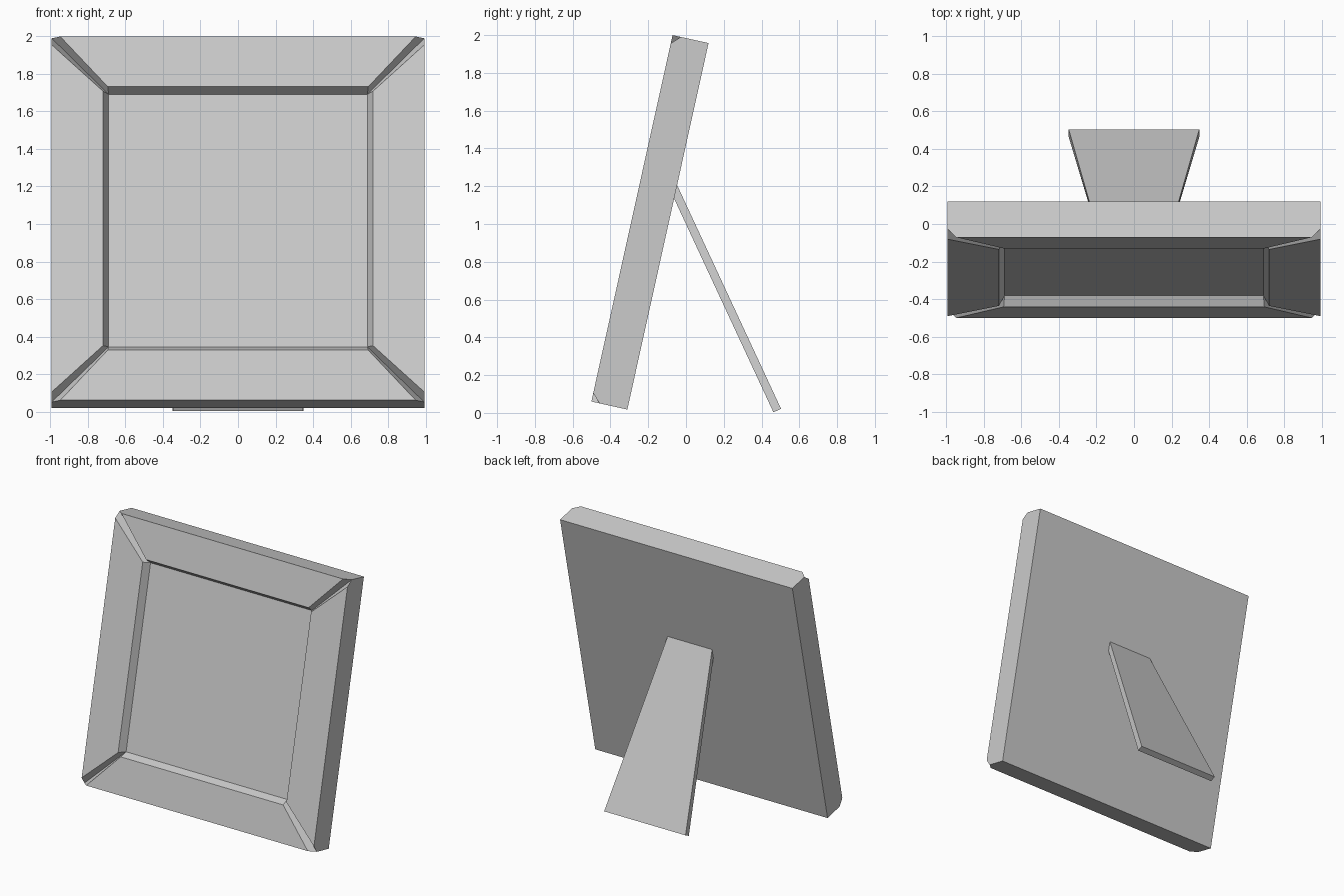
import bpy, bmesh
from math import radians
from mathutils import Matrix, Vector

if "Cube" in bpy.data.objects:
    bpy.data.objects.remove(bpy.data.objects["Cube"])


def finish(bm, name, matrix=Matrix()):
    bmesh.ops.remove_doubles(bm, verts=bm.verts, dist=1e-4)
    bmesh.ops.recalc_face_normals(bm, faces=bm.faces)
    bm.transform(matrix)
    mesh = bpy.data.meshes.new(name)
    bm.to_mesh(mesh)
    bm.free()
    obj = bpy.data.objects.new(name, mesh)
    bpy.context.collection.objects.link(obj)
    return obj


# Frame dimensions (local: x across, y depth, z up)
H = 0.9935           # half outer size
T = 0.195            # thickness
OUT = 0.948          # front edge end beside the corner groove
WIN, WEND = 0.72, 0.695   # opening edge, and where it meets the groove
PAN, REC = 0.69, 0.055    # recessed panel half size and depth
GRV = 0.045          # groove depth at the outer corner

# Frame: one mitred bar, repeated around the four sides
bm = bmesh.new()
for i in range(4):
    rot = Matrix.Rotation(radians(90 * i), 3, 'Y')

    def face(*pts):
        bm.faces.new([bm.verts.new(rot @ Vector(p)) for p in pts])

    # front of bar
    face((-OUT, 0, H), (OUT, 0, H), (WEND, 0, WIN), (-WEND, 0, WIN))
    # sloping wall down to the panel
    face((-WEND, 0, WIN), (WEND, 0, WIN), (PAN, REC, PAN), (-PAN, REC, PAN))
    # groove flanks on the mitres
    for s in (-1, 1):
        face((s * OUT, 0, H), (s * H, GRV, H), (s * PAN, REC, PAN), (s * WEND, 0, WIN))
    # outer side
    face((-OUT, 0, H), (OUT, 0, H), (H, GRV, H), (H, T, H), (-H, T, H), (-H, GRV, H))

# Recessed panel and flat back
for y, r in ((REC, PAN), (T, H)):
    bm.faces.new([bm.verts.new((x * r, y, z * r))
                  for x, z in ((-1, -1), (1, -1), (1, 1), (-1, 1))])
tilt = Matrix.Translation((0, -0.286, 1.03)) @ Matrix.Rotation(radians(-12.5), 4, 'X')
finish(bm, "picture_frame", tilt)

# Leg: tapered board leaning against the back; (y, z, half width)
profile = [(-0.048, 1.208, 0.19), (0.503, 0.022, 0.348),
           (0.463, 0.003, 0.348), (-0.064, 1.137, 0.19)]
bm = bmesh.new()
sides = [[bm.verts.new((s * w, y, z)) for y, z, w in profile] for s in (-1, 1)]
for ring in sides:
    bm.faces.new(ring)
for i in range(4):
    j = (i + 1) % 4
    bm.faces.new((sides[0][i], sides[0][j], sides[1][j], sides[1][i]))
finish(bm, "support_leg")
